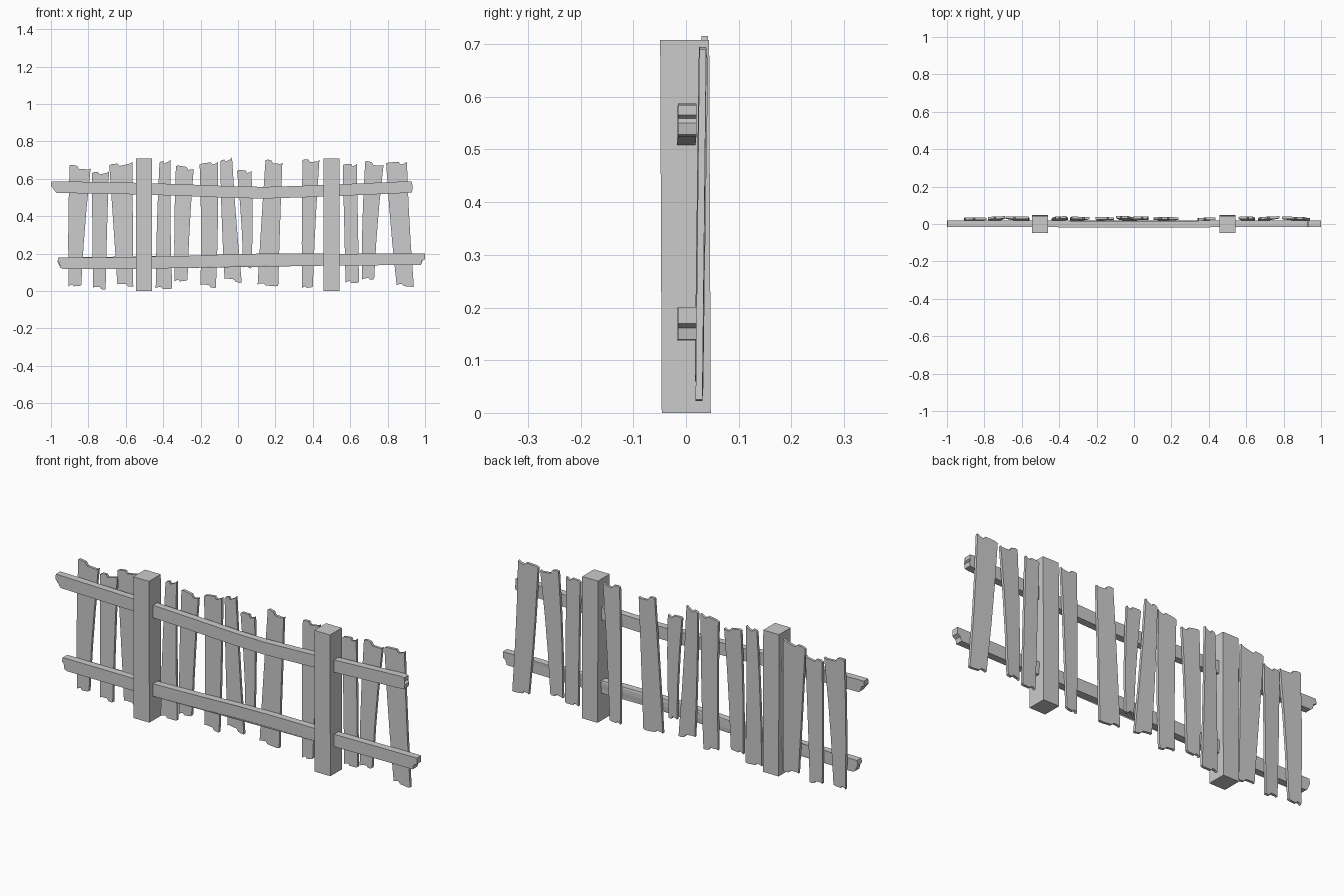
import bpy
import bmesh
import random
from mathutils import Vector

random.seed(4)
cube = bpy.data.objects.get("Cube")
if cube:
    bpy.data.objects.remove(cube)

wood = bpy.data.materials.new("weathered grey wood")
wood.use_nodes = True
GREY = (0.6, 0.6, 0.6, 1)
wood.diffuse_color = GREY
wood.node_tree.nodes["Principled BSDF"].inputs["Base Color"].default_value = GREY


def finish(bm, name):
    bmesh.ops.recalc_face_normals(bm, faces=bm.faces)
    mesh = bpy.data.meshes.new(name)
    bm.to_mesh(mesh)
    bm.free()
    mesh.materials.append(wood)
    obj = bpy.data.objects.new(name, mesh)
    bpy.context.collection.objects.link(obj)
    return obj


def slab(name, outline, y_front, y_back):
    """Extrude an x-z outline; the y functions give the front and back surface."""
    bm = bmesh.new()
    front = [bm.verts.new((x, y_front(x, z), z)) for x, z in outline]
    back = [bm.verts.new((x, y_back(x, z), z)) for x, z in outline]
    bm.faces.new(front)
    bm.faces.new(back[::-1])
    for i in range(len(outline)):
        j = (i + 1) % len(outline)
        bm.faces.new((front[i], back[i], back[j], front[j]))
    bmesh.ops.triangulate(bm, faces=[f for f in bm.faces if len(f.verts) > 4])
    return finish(bm, name)


def broken_edge(a, b, drop):
    """Splintered plank end from a to b with a small step along it."""
    a, b = Vector(a), Vector(b)
    step = random.choice((0.35, 0.6))
    points = [a]
    for t, depth in ((0.12, -0.3), (step, -0.2), (step + 0.1, 0.7), (0.9, 0.4)):
        p = a.lerp(b, t)
        points.append(Vector((p.x, p.y + drop * depth)))
    return points + [b]


# Planks in thousandths: top left x, right x, left z, right z, then the same at the bottom
PLANKS = [
    (-900, -788, 672, 655, -905, -838, 25, 32),
    (-780, -690, 630, 640, -775, -708, 18, 10),
    (-688, -565, 672, 690, -645, -560, 35, 25),
    (-420, -362, 685, 702, -440, -352, 15, 15),
    (-332, -237, 668, 655, -340, -270, 50, 60),
    (-205, -106, 675, 692, -200, -118, 32, 18),
    (-95, -32, 692, 715, -72, 20, 65, 45),
    (-5, 72, 642, 642, 28, 73, 125, 125),
    (147, 237, 700, 685, 105, 215, 35, 28),
    (345, 435, 700, 700, 343, 400, 15, 25),
    (560, 635, 672, 680, 575, 647, 45, 48),
    (680, 778, 692, 675, 662, 728, 60, 65),
    (792, 903, 682, 690, 848, 940, 32, 25),
]

for number, row in enumerate(PLANKS, 1):
    tl, tr, ztl, ztr, bl, br, zbl, zbr = (v / 1000 for v in row)
    top = broken_edge((tl, ztl), (tr, ztr), -0.016)
    bottom = broken_edge((br, zbr), (bl, zbl), 0.012)
    # Slightly bowed long sides
    bow = random.uniform(-0.006, 0.006)
    right = [Vector((tr, ztr)).lerp(Vector((br, zbr)), t) + Vector((bow, 0)) for t in (0.35, 0.65)]
    left = [Vector((bl, zbl)).lerp(Vector((tl, ztl)), t) + Vector((bow, 0)) for t in (0.35, 0.65)]
    middle = (tl + tr + bl + br) / 4
    twist = random.uniform(-0.06, 0.06)
    lean = random.uniform(0.002, 0.016)

    def face_y(x, z, base=0.0185, middle=middle, twist=twist, lean=lean):
        return base + lean * z + twist * (x - middle)

    slab(f"plank_{number}", top + right + bottom + left, face_y,
         lambda x, z, f=face_y: f(x, z) + 0.013)


# Rails sag along their length and have chipped ends
def rail(name, stations, left_chip, right_chip):
    half = 0.031
    upper = [(x, z + half) for x, z in stations]
    lower = [(x, z - half) for x, z in reversed(stations)]
    (xl, zl), (xr, zr) = stations[0], stations[-1]
    right_end = [(xr + d, zr + h * half) for d, h in right_chip]
    left_end = [(xl + d, zl + h * half) for d, h in left_chip]

    def front(x, z):
        return -0.019 + 0.004 * min(1, abs(x))

    slab(name, upper + right_end + lower + left_end, front,
         lambda x, z: front(x, z) + 0.035)


rail("upper_rail",
     [(-0.97, 0.556), (-0.55, 0.548), (-0.3, 0.54), (0, 0.528), (0.15, 0.526),
      (0.35, 0.532), (0.55, 0.54), (0.91, 0.556)],
     [(-0.01, -0.7), (-0.015, 0), (-0.03, 0.2), (-0.028, 1)],
     [(0.02, 0.9), (0.02, 0.3), (0.012, 0.1), (0.024, -0.2), (0.02, -0.9)])
rail("lower_rail",
     [(-0.935, 0.149), (-0.55, 0.15), (-0.25, 0.158), (0, 0.167), (0.2, 0.17),
      (0.55, 0.168), (0.97, 0.17)],
     [(-0.015, -0.8), (-0.012, 0), (-0.03, 0.3), (-0.025, 1)],
     [(0.03, 1), (0.03, 0), (0.012, -0.3), (0.008, -1)])

# Square posts, slightly out of true
for side, x in (("right", -0.502), ("left", 0.5)):
    bm = bmesh.new()
    bmesh.ops.create_cube(bm, size=1)
    for v in bm.verts:
        v.co = (x + v.co.x * 0.087, v.co.y * 0.093 - 0.001 - v.co.z * 0.003, (v.co.z + 0.5) * 0.708)
    finish(bm, f"{side}_post")
